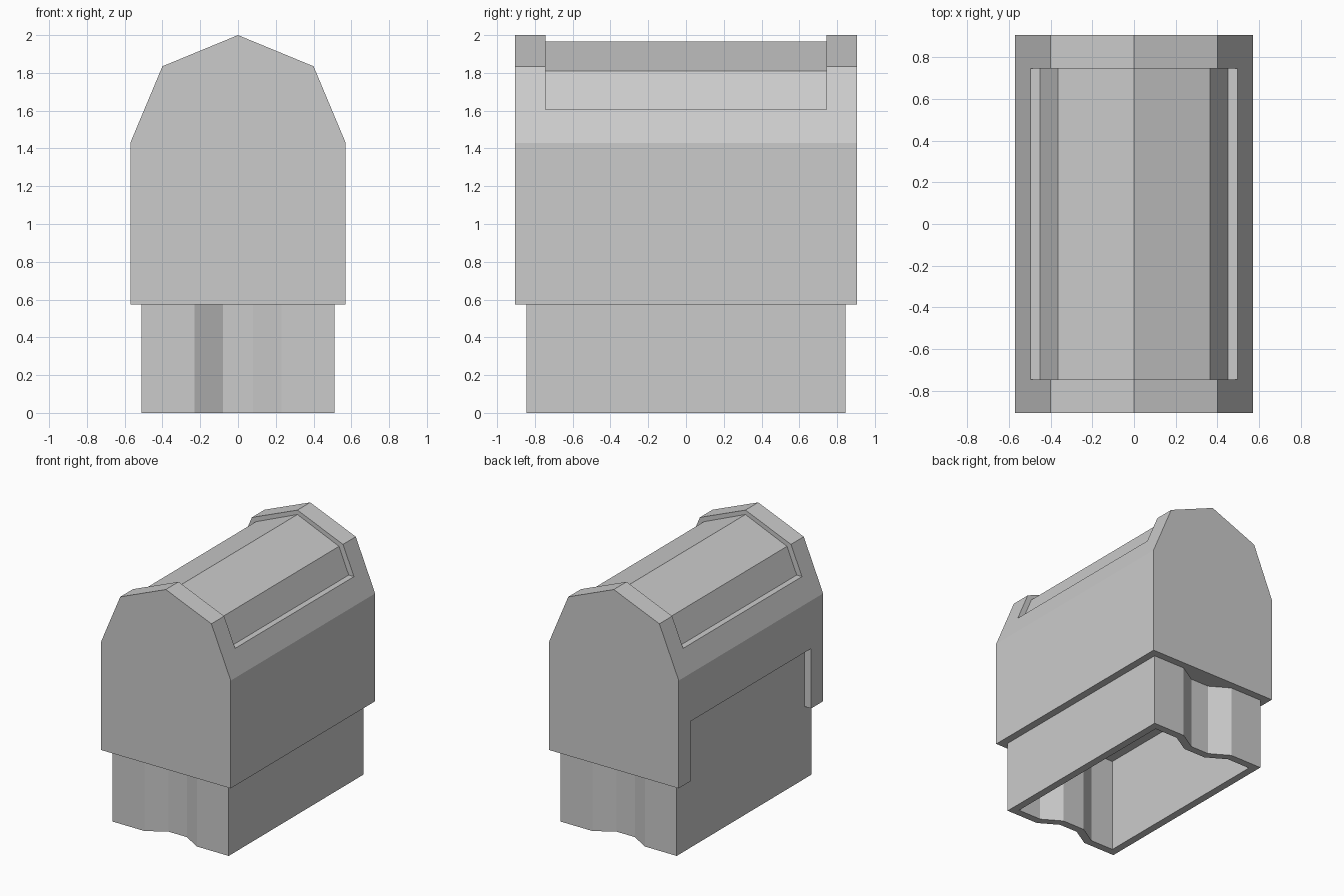
import bpy
import bmesh
from mathutils import Vector

cube = bpy.data.objects.get("Cube")
if cube:
    bpy.data.objects.remove(cube, do_unlink=True)

gray = bpy.data.materials.new("light_gray")
gray.use_nodes = True
COLOR = (0.6, 0.6, 0.6, 1)
gray.diffuse_color = COLOR
gray.node_tree.nodes["Principled BSDF"].inputs["Base Color"].default_value = COLOR


def prism(name, points, offset):
    """Extrude a closed 3D outline along an offset vector."""
    bm = bmesh.new()
    face = bm.faces.new([bm.verts.new(p) for p in points])
    new = bmesh.ops.extrude_face_region(bm, geom=[face])["geom"]
    verts = [v for v in new if isinstance(v, bmesh.types.BMVert)]
    bmesh.ops.translate(bm, verts=verts, vec=Vector(offset))
    bmesh.ops.recalc_face_normals(bm, faces=bm.faces)
    mesh = bpy.data.meshes.new(name)
    bm.to_mesh(mesh)
    bm.free()
    mesh.materials.append(gray)
    obj = bpy.data.objects.new(name, mesh)
    bpy.context.collection.objects.link(obj)
    return obj


def along_y(name, half, y):
    """Mirror a right-hand xz profile and extrude it from -y to y."""
    outline = half + [(-x, z) for x, z in reversed(half) if x]
    return prism(name, [(x, -y, z) for x, z in outline], (0, 2 * y, 0))


def along_z(name, quarter, low, high):
    """Mirror a plan quarter to all four sides and extrude it upward."""
    back = quarter + [(-x, y) for x, y in reversed(quarter)]
    plan = back + [(-x, -y) for x, y in back]
    return prism(name, [(x, y, low) for x, y in plan], (0, 0, high - low))


def cut(target, cutter):
    """Subtract the cutter and remove it."""
    mod = target.modifiers.new("cut", "BOOLEAN")
    mod.operation = "DIFFERENCE"
    mod.solver = "EXACT"
    mod.object = cutter
    cutter.hide_render = True
    bpy.context.view_layer.objects.active = target
    bpy.ops.object.modifier_apply(modifier=mod.name)
    bpy.data.objects.remove(cutter, do_unlink=True)


# Plans of the insert, with a shallow channel down each end
outer_plan = [(0.51, 0.845), (0.23, 0.845), (0.08, 0.755)]
inner_plan = [(0.45, 0.785), (0.247, 0.785), (0.097, 0.695)]
INSERT_TOP = 1.12

# Hollow insert, open at the bottom
insert = along_z("insert", outer_plan, 0, INSERT_TOP)
cut(insert, along_z("insert_cavity", inner_plan, -0.1, 0.75))

# Gabled housing
housing = along_y("housing", [(0, 2), (0.40, 1.835), (0.57, 1.43), (0.57, 0.575)], 0.905)

# Recessed roof panel between the end caps
roof = [(0, 1.965), (0.365, 1.81), (0.45, 1.605), (0.7, 1.605), (0.7, 2.1)]
cut(housing, along_y("roof_cutter", roof, 0.745))

# Socket that holds the insert
cut(housing, along_z("socket_cutter", outer_plan, 0.4, INSERT_TOP))

# Window in one side wall that exposes the insert
window = [(-0.7, -0.755, 0.4), (-0.7, 0.755, 0.4), (-0.7, 0.755, 1.05), (-0.7, -0.755, 1.05)]
cut(housing, prism("window_cutter", window, (0.25, 0, 0)))
